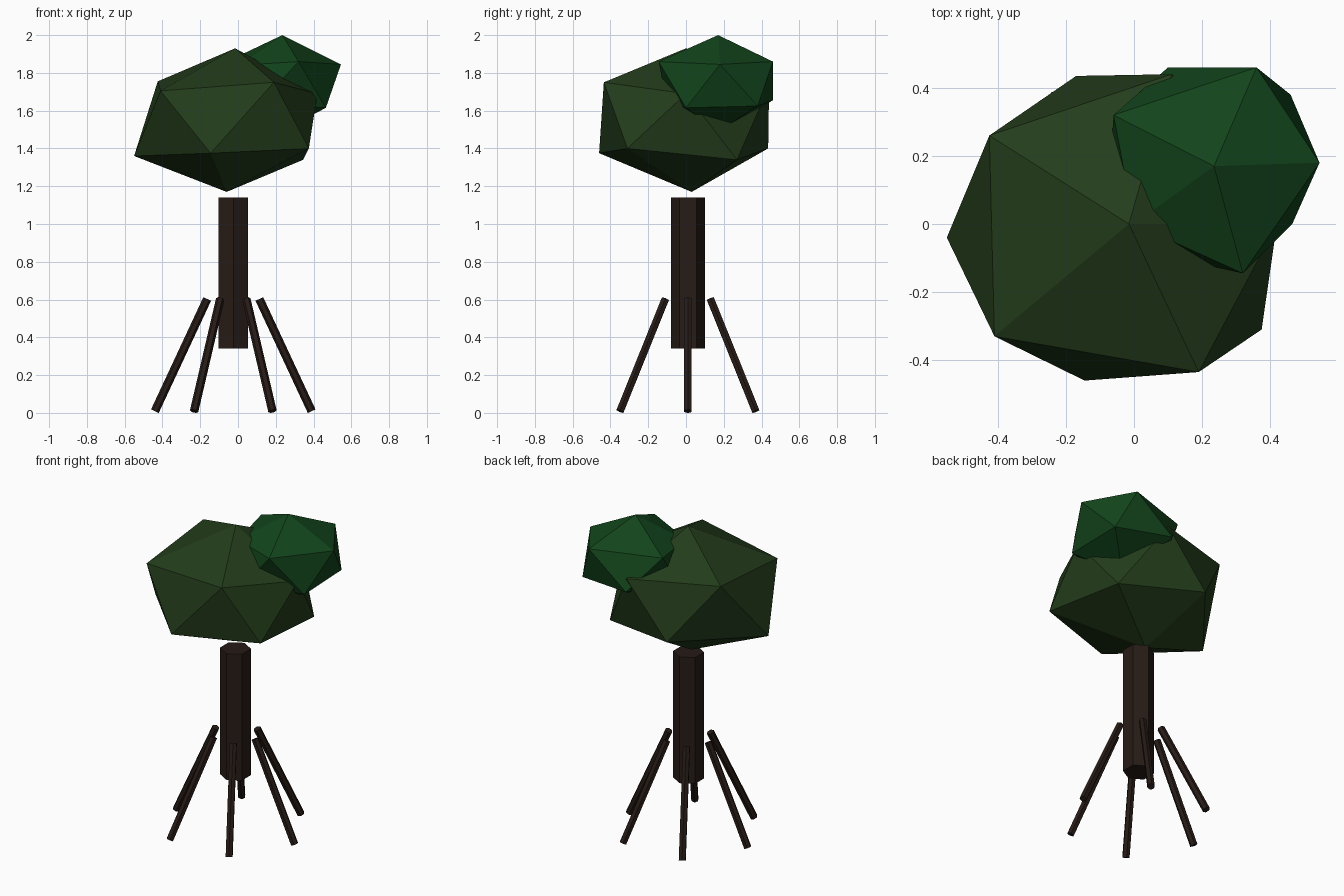
import bpy, bmesh
from math import cos, sin, radians, pi
from mathutils import Vector

if "Cube" in bpy.data.objects:
    bpy.data.objects.remove(bpy.data.objects["Cube"])

CX, CY = -0.025, 0.01  # trunk axis


def material(name, rgb):
    m = bpy.data.materials.new(name)
    m.diffuse_color = (*rgb, 1)
    m.use_nodes = True
    m.node_tree.nodes["Principled BSDF"].inputs["Base Color"].default_value = m.diffuse_color
    return m


bark = material("bark", (0.020, 0.011, 0.008))
olive = material("olive_leaves", (0.017, 0.046, 0.011))
green = material("green_leaves", (0.006, 0.058, 0.011))


def rod(name, a, b, radius, sides=6):
    # Prism running from point a to point b
    a, b = Vector(a), Vector(b)
    bpy.ops.mesh.primitive_cylinder_add(vertices=sides, radius=radius,
                                        depth=(b - a).length, location=(a + b) / 2)
    ob = bpy.context.object
    ob.name = name
    ob.rotation_euler = (b - a).to_track_quat('Z', 'Y').to_euler() if abs(b.x - a.x) + abs(b.y - a.y) > 1e-5 else (0, 0, 0)
    ob.data.materials.append(bark)


def leaf_clump(name, mat, top, upper, lower, bottom):
    # Irregular icosahedron: two poles and two staggered rings of five
    bm = bmesh.new()
    t, b = bm.verts.new(top), bm.verts.new(bottom)
    u = [bm.verts.new(p) for p in upper]
    w = [bm.verts.new(p) for p in lower]
    for i in range(5):
        j = (i + 1) % 5
        bm.faces.new((t, u[i], u[j]))
        bm.faces.new((u[i], w[i], u[j]))
        bm.faces.new((u[j], w[i], w[j]))
        bm.faces.new((b, w[j], w[i]))
    bmesh.ops.recalc_face_normals(bm, faces=bm.faces)
    me = bpy.data.meshes.new(name)
    bm.to_mesh(me)
    bm.free()
    me.materials.append(mat)
    bpy.context.collection.objects.link(bpy.data.objects.new(name, me))


# Trunk
rod("trunk", (CX, CY, 0.34), (CX, CY, 1.14), 0.09)

# Six splayed stilt roots
for i in range(6):
    c, s = cos(i * pi / 3), sin(i * pi / 3)
    rod(f"root_{i + 1}", (CX + 0.415 * c, CY + 0.415 * s, 0.009),
        (CX + 0.138 * c, CY + 0.138 * s, 0.603), 0.0225)

# Foliage
leaf_clump("large_foliage", olive, (-0.015, 0, 1.93),
           [(0.42, 0.0, 1.69), (0.11, 0.44, 1.73), (-0.425, 0.26, 1.755),
            (-0.41, -0.33, 1.705), (0.19, -0.435, 1.75)],
           [(0.345, 0.27, 1.34), (-0.17, 0.435, 1.40), (-0.55, -0.04, 1.36),
            (-0.145, -0.46, 1.375), (0.375, -0.31, 1.40)],
           (-0.06, 0.03, 1.17))
leaf_clump("small_foliage", green, (0.235, 0.17, 2.0),
           [(0.545, 0.18, 1.845), (0.36, 0.46, 1.86), (-0.06, 0.32, 1.86),
            (0.0, 0.0, 1.84), (0.32, -0.145, 1.86)],
           [(0.46, 0.38, 1.625), (0.10, 0.46, 1.655), (-0.07, 0.17, 1.64),
            (0.12, -0.10, 1.64), (0.465, 0.0, 1.615)],
           (0.23, 0.17, 1.49))
